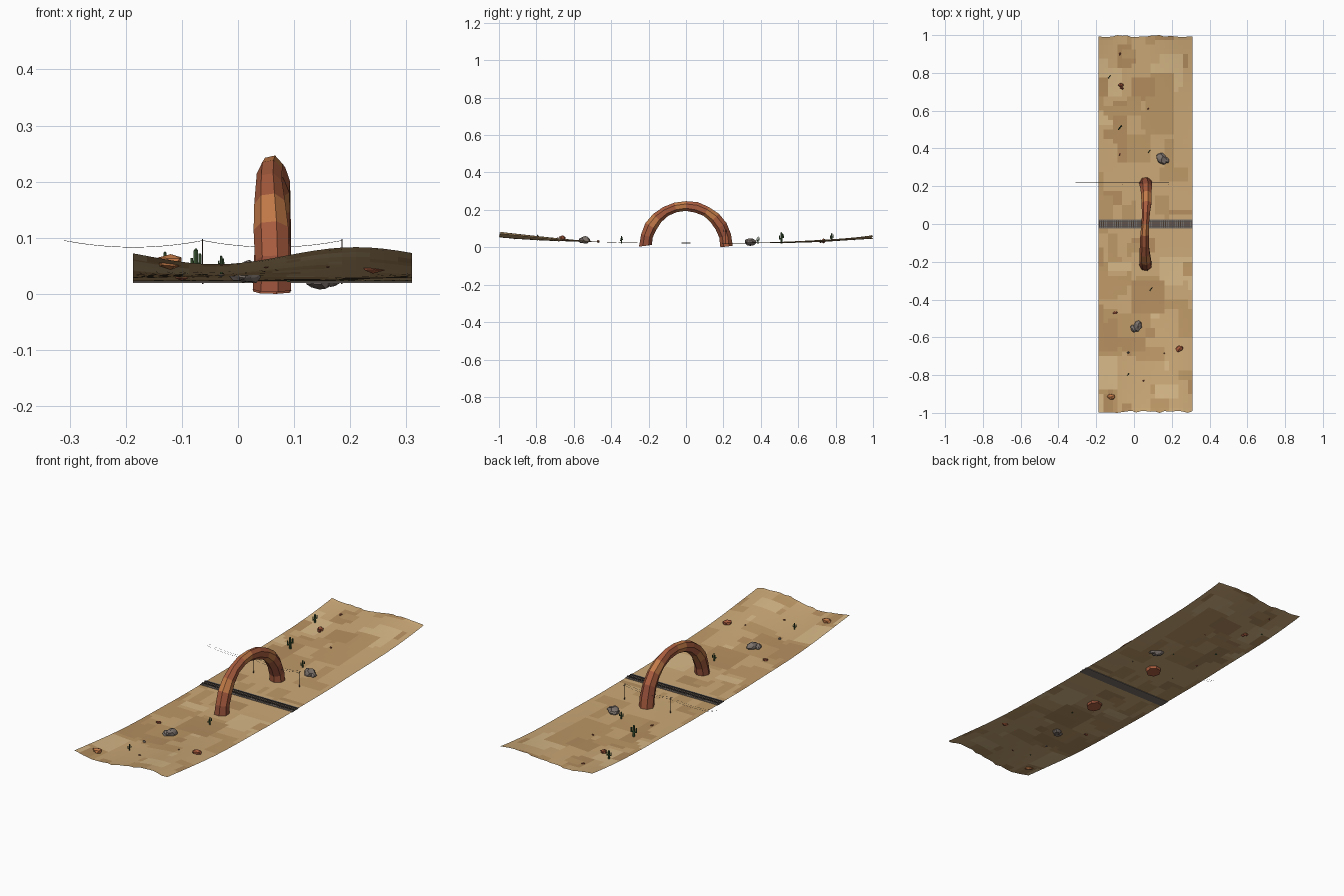
import bpy, bmesh, math, random
from mathutils import Vector, Matrix

if "Cube" in bpy.data.objects:
    bpy.data.objects.remove(bpy.data.objects["Cube"])

random.seed(7)
rnd = random.uniform


def mat(name, hexa):
    m = bpy.data.materials.new(name)
    c = [int(hexa[i:i + 2], 16) / 255 for i in (0, 2, 4)]
    m.diffuse_color = [v / 12.92 if v < .04 else ((v + .055) / 1.055) ** 2.4 for v in c] + [1]
    m.use_nodes = True
    m.node_tree.nodes["Principled BSDF"].inputs["Base Color"].default_value = m.diffuse_color
    return m


SAND = [mat("sand_%d" % i, h) for i, h in enumerate(["CDAA78", "D8B988", "BF9A68", "B58F60"])]
RED = [mat("red_rock_%d" % i, h) for i, h in enumerate(["A85C3E", "C27A48", "96503A"])]
GREY = mat("grey_rock", "7C726C")
GREEN = mat("cactus_green", "3E5A36")
WOOD = mat("dark_wood", "4A3A2E")
GRAVEL = mat("ballast_gravel", "77706A")
STEEL = mat("rail_steel", "4C4C50")


def finish(name, bm, *mats):
    bmesh.ops.recalc_face_normals(bm, faces=bm.faces)
    me = bpy.data.meshes.new(name)
    bm.to_mesh(me)
    bm.free()
    for m in mats:
        me.materials.append(m)
    ob = bpy.data.objects.new(name, me)
    bpy.context.collection.objects.link(ob)
    return ob


def ground(x, y):
    wave = .046 - .0155 * math.cos((x + .05) * 4 * math.pi)
    f = max(0, (abs(y) - .12) / .88)
    lift = f ** 2 if y < 0 else .72 * f ** 2.6
    ripple = .002 * math.sin(9 * y + 12.566 * x) * min(1, 3 * f)
    return .022 + lift * wave + ripple


def box(bm, c, s):
    bmesh.ops.create_cube(bm, size=1, matrix=Matrix.Translation(c) @ Matrix.Diagonal((*s, 1)))


def tube(bm, a, b, r1, r2, n=6):
    a, b = Vector(a), Vector(b)
    q = (b - a).to_track_quat('Z', 'Y').to_matrix().to_4x4()
    bmesh.ops.create_cone(bm, cap_ends=True, segments=n, radius1=r1, radius2=r2,
                          depth=(b - a).length, matrix=Matrix.Translation((a + b) / 2) @ q)


# Desert floor: thin sheet with blocky sand patches
NX, NY = 20, 80
tone = [[0] * NY for _ in range(NX)]
for _ in range(130):
    i0, j0, w, h = random.randrange(-3, NX), random.randrange(-4, NY), random.randint(2, 7), random.randint(2, 8)
    t = random.choice([0, 0, 1, 2, 2, 3])
    for i in range(max(0, i0), min(NX, i0 + w)):
        for j in range(max(0, j0), min(NY, j0 + h)):
            tone[i][j] = t
bm = bmesh.new()
grid = []
for i in range(NX + 1):
    row = []
    for j in range(NY + 1):
        x, y = -.187 + .497 * i / NX, -1 + 2 * j / NY
        z = ground(x, y)
        if j in (0, NY) and i not in (4, 13):
            y -= math.copysign(rnd(0, .012), y)
        row.append(bm.verts.new((x, y, z)))
    grid.append(row)
for i in range(NX):
    for j in range(NY):
        f = bm.faces.new((grid[i][j], grid[i + 1][j], grid[i + 1][j + 1], grid[i][j + 1]))
        f.material_index = tone[i][j]
finish("desert_floor", bm, *SAND)

# Railway: ballast, sleepers, rails
bm = bmesh.new()
box(bm, (.0615, 0, .022), (.497, .05, .005))
finish("ballast_bed", bm, GRAVEL)
bm = bmesh.new()
for k in range(50):
    box(bm, (-.182 + k * .00995, 0, .025), (.004, .036, .002))
finish("sleepers", bm, WOOD)
bm = bmesh.new()
for s in (-1, 1):
    box(bm, (.0615, s * .011, .027), (.497, .002, .003))
finish("rails", bm, STEEL)

# Natural rock arch
SEG, SIDES = 12, 7
bm = bmesh.new()
rings = []
for k in range(SEG + 1):
    a = math.pi * k / SEG
    base = abs(math.cos(a)) ** 1.5
    cx = .062 + .007 * math.sin(2.2 * a + 2.6) * math.sin(a)
    rx, rr = .022 + .012 * base + rnd(-.002, .002), .026 + .008 * base + rnd(-.002, .002)
    ring = []
    for s in range(SIDES):
        b = 2 * math.pi * (s + .3) / SIDES
        r = .217 + rr * math.cos(b) * 1.03
        z = .004 + r * math.sin(a)
        if k == 0:
            z = .008 - .005 * math.cos(b)
        if k == SEG:
            z = .004 + .004 * math.cos(b)
        ring.append(bm.verts.new((cx + rx * math.sin(b), -r * math.cos(a), max(0, z))))
    rings.append(ring)
STRATA = [2, 0, 1, 0, 0, 1, 0, 0, 1, 0, 2, 0]
for k in range(SEG):
    for s in range(SIDES):
        t = (s + 1) % SIDES
        f = bm.faces.new((rings[k][s], rings[k][t], rings[k + 1][t], rings[k + 1][s]))
        f.material_index = STRATA[k]
for r in (rings[0], rings[-1]):
    bm.faces.new(r)
low = min(v.co.z for v in bm.verts)
for v in rings[0] + rings[-1]:
    v.co.z -= low
finish("rock_arch", bm, *RED)


# Boulders and pebbles, half buried
def rock(name, x, y, r, h, m, sub=1):
    bm = bmesh.new()
    bmesh.ops.create_icosphere(bm, subdivisions=sub, radius=1)
    for v in bm.verts:
        v.co *= rnd(.8, 1.1)
    bm.transform(Matrix.Translation((x, y, ground(x, y) + h * .3))
                 @ Matrix.Rotation(rnd(0, 6), 4, 'Z') @ Matrix.Diagonal((r, r * .72, h, 1)))
    finish(name, bm, m)


for n, (x, y, r, h, m) in enumerate([
        (.145, .345, .036, .02, GREY), (.165, .34, .024, .014, GREY),
        (.02, -.54, .032, .021, GREY), (0, -.555, .022, .014, GREY),
        (.24, -.66, .025, .015, RED[0]), (-.12, -.915, .025, .016, RED[1]),
        (-.07, .735, .018, .014, RED[0]), (-.065, .72, .012, .01, RED[2])]):
    rock("boulder_%d" % n, x, y, r, h, m, 2 if m == GREY else 1)
for n, (x, y, r, m) in enumerate([
        (-.1, -.47, .013, RED[2]), (-.03, -.68, .009, GREY), (.16, -.685, .005, RED[2]),
        (.05, -.83, .006, RED[2]), (.075, .61, .007, RED[2]), (-.075, .9, .008, RED[2]),
        (-.075, .37, .008, RED[2])]):
    rock("pebble_%d" % n, x, y, r, r * .7, m)


# Cacti: trunk with two bent arms
def cactus(name, x, y, h):
    bm = bmesh.new()
    g, r = ground(x, y) - .003, h * .085
    tube(bm, (x, y, g), (x, y, g + h * .94), r, r * .9)
    tube(bm, (x, y, g + h * .94), (x, y, g + h), r * .9, r * .3)
    for s, lo, hi in ((-1, .4, .72), (1, .52, .85)):
        ax, ay = x + s * h * .12, y + s * h * .16
        tube(bm, (x, y, g + h * lo), (ax, ay, g + h * lo), r * .7, r * .7)
        tube(bm, (ax, ay, g + h * (lo - .04)), (ax, ay, g + h * hi), r * .75, r * .5)
    finish(name, bm, GREEN)


for n, c in enumerate([(-.075, .51, .06), (-.13, .78, .045), (.08, .385, .038),
                       (.09, -.345, .04), (-.03, -.795, .033)]):
    cactus("cactus_%d" % n, *c)

# Utility poles with crossarms
PY, TOP = .21, .095
for n, x in enumerate((-.063, .185)):
    bm = bmesh.new()
    tube(bm, (x, PY, .018), (x, PY, TOP + .003), .0014, .001)
    box(bm, (x, PY, TOP - .003), (.0014, .02, .0014))
    for dy in (-.008, .008):
        tube(bm, (x, PY + dy, TOP - .003), (x, PY + dy, TOP), .0006, .0006)
    finish("utility_pole_%d" % n, bm, WOOD)

# Sagging wires over two spans
for n, dy in enumerate((-.008, .008)):
    bm = bmesh.new()
    pts = []
    for k in range(17):
        u = (k / 8) % 1
        pts.append((-.31 + .495 * k / 16, PY + dy, TOP - .048 * u * (1 - u)))
    for a, b in zip(pts, pts[1:]):
        tube(bm, a, b, .0004, .0004, 4)
    finish("wire_%d" % n, bm, STEEL)
